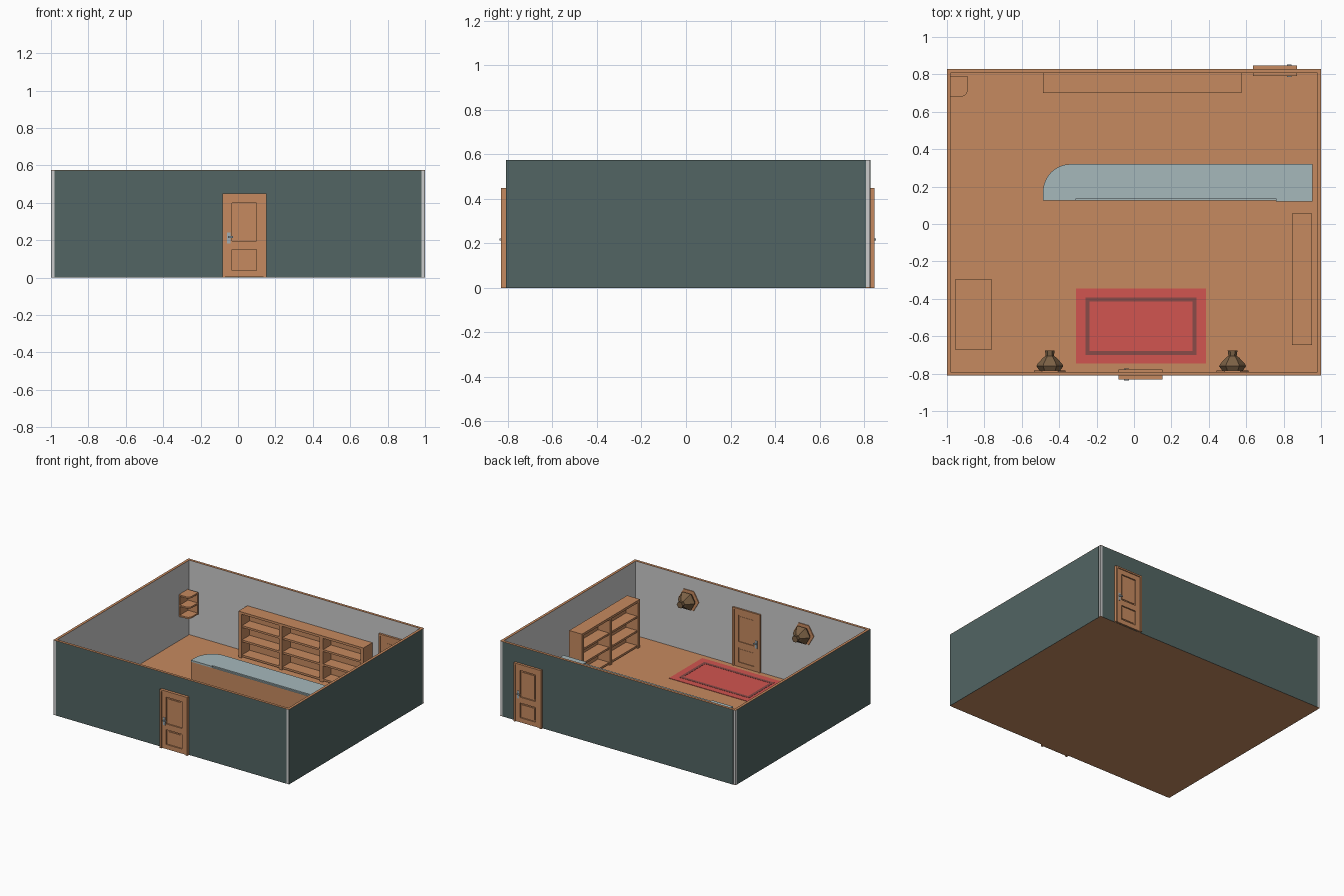
import bpy, bmesh, math
from mathutils import Matrix, Vector

if "Cube" in bpy.data.objects:
    bpy.data.objects.remove(bpy.data.objects["Cube"])


def material(name, rgb):
    m = bpy.data.materials.new(name)
    m.diffuse_color = (*rgb, 1)
    m.use_nodes = True
    m.node_tree.nodes["Principled BSDF"].inputs["Base Color"].default_value = m.diffuse_color
    return m


WOOD = material("wood", (0.565, 0.254, 0.115))
TEAL = material("teal_paint", (0.085, 0.13, 0.125))
GLASS = material("pale_blue", (0.38, 0.48, 0.5))
RED = material("red_cloth", (0.64, 0.09, 0.08))
DARK_RED = material("dark_red_cloth", (0.25, 0.07, 0.065))
BRONZE = material("bronze", (0.2, 0.12, 0.06))
STEEL = material("steel", (0.35, 0.42, 0.46))


def finish(name, bm, mat, loc=(0, 0, 0), rot=0):
    bmesh.ops.recalc_face_normals(bm, faces=bm.faces)
    me = bpy.data.meshes.new(name)
    bm.to_mesh(me)
    bm.free()
    ob = bpy.data.objects.new(name, me)
    if mat:
        me.materials.append(mat)
    ob.location = loc
    ob.rotation_euler.z = rot
    bpy.context.collection.objects.link(ob)
    return ob


def boxes(name, items, mat=None, loc=(0, 0, 0), rot=0):
    """Each item is (x0, x1, y0, y1, z0, z1)."""
    bm = bmesh.new()
    for x0, x1, y0, y1, z0, z1 in items:
        centre = Vector(((x0 + x1) / 2, (y0 + y1) / 2, (z0 + z1) / 2))
        m = Matrix.Translation(centre) @ Matrix.Diagonal((x1 - x0, y1 - y0, z1 - z0, 1))
        bmesh.ops.create_cube(bm, size=1, matrix=m)
    return finish(name, bm, mat, loc, rot)


def loft(name, rings, mat, loc=(0, 0, 0)):
    bm = bmesh.new()
    vs = [[bm.verts.new(p) for p in r] for r in rings]
    n = len(vs[0])
    for a, b in zip(vs, vs[1:]):
        for i in range(n):
            bm.faces.new((a[i], a[(i + 1) % n], b[(i + 1) % n], b[i]))
    bm.faces.new(vs[0])
    bm.faces.new(vs[-1])
    return finish(name, bm, mat, loc)


def prism(name, pts, z0, z1, mat):
    return loft(name, [[(x, y, z) for x, y in pts] for z in (z0, z1)], mat)


def arc(cx, cy, rx, ry, a0, a1, n=10):
    angles = [math.radians(a0 + (a1 - a0) * i / n) for i in range(n + 1)]
    return [(cx + rx * math.cos(a), cy + ry * math.sin(a)) for a in angles]


# Floor, walls, painted outside and wooden wall caps
H, F0, F1, B0, B1 = 0.575, -0.81, -0.79, 0.808, 0.828
boxes("floor", [(-0.999, 0.999, F0 + 0.001, B1 - 0.001, 0, 0.003)], WOOD)
walls = {
    "front": (-0.98, 0.98, F0 + 0.002, F1),
    "back": (-0.998, 0.998, B0, B1 - 0.002),
    "left": (-0.998, -0.98, F0, B0),
    "right": (0.98, 0.998, F0, B0),
}
skins = {
    "front": (-0.98, 0.98, F0, F0 + 0.002),
    "back": (-0.98, 0.98, B1 - 0.002, B1),
    "left": (-1, -0.998, F0, B0),
    "right": (0.998, 1, F0, B0),
}
for side in walls:
    boxes(side + "_wall", [(*walls[side], 0.001, H - 0.002)])
    boxes(side + "_wall_outside", [(*skins[side], 0, H - 0.002)], TEAL)
boxes("wall_caps", [(-0.98, 0.98, F0, F1, H - 0.002, H), (-1, 1, B0, B1, H - 0.002, H),
                    (-1, -0.98, F0, B0, H - 0.002, H), (0.98, 1, F0, B0, H - 0.002, H)], WOOD)


# Doors, one profile used twice
def door(name, loc, rot):
    w, t = 0.1175, 0.014
    boxes(name + "_frame", [(-w, -w + t, -0.032, 0.023, 0, 0.449),
                            (w - t, w, -0.032, 0.023, 0, 0.449),
                            (-w + t, w - t, -0.032, 0.023, 0.437, 0.449)], WOOD, loc, rot)
    e, p = w - t, 0.066
    leaf = [(-e, e, -0.015, 0.013, 0.002, 0.437)]
    for a, b in ((-e, -p), (p, e)):
        leaf.append((a, b, -0.025, 0.018, 0.002, 0.437))
    for z0, z1 in ((0.002, 0.037), (0.15, 0.195), (0.40, 0.437)):
        leaf.append((-p, p, -0.025, 0.018, z0, z1))
    for z0, z1 in ((0.037, 0.15), (0.195, 0.40)):
        leaf.append((-p + 0.012, p - 0.012, -0.02, 0.015, z0 + 0.012, z1 - 0.012))
    boxes(name + "_leaf", leaf, WOOD, loc, rot)
    handle = []
    for y0, y1, y2 in ((-0.025, -0.028, -0.038), (0.018, 0.020, 0.028)):
        lo, hi = sorted((y0, y1))
        handle.append((-0.092, -0.074, lo, hi, 0.182, 0.24))
        lo, hi = sorted((y1, y2))
        handle.append((-0.087, -0.079, lo, hi, 0.212, 0.222))
        handle.append((-0.087, -0.062, *sorted((y2, y2 * 0.85)), 0.212, 0.222))
    boxes(name + "_handle", handle, STEEL, loc, rot)


door("front_door", (0.034, -0.80, 0), 0)
door("back_door", (0.755, 0.815, 0), math.pi)

# Counter with rounded end, top, lowered front lip and flap
curve = arc(-0.34, 0.17, 0.147, 0.15, 90, 180)
prism("counter_body", curve + [(-0.487, 0.125), (0.945, 0.125), (0.945, 0.32)], 0.003, 0.187, WOOD)
prism("counter_top", curve + [(-0.487, 0.125), (-0.31, 0.125), (-0.31, 0.137), (0.76, 0.137),
                              (0.76, 0.125), (0.945, 0.125), (0.945, 0.32)], 0.187, 0.2, GLASS)
boxes("counter_lip", [(-0.31, 0.76, 0.125, 0.137, 0.187, 0.191)], GLASS)
boxes("counter_flap", [(0.76, 0.955, 0.12, 0.321, 0.2, 0.206)], GLASS)


# Bookcases: local x along the length, open side toward -y
def bookcase(name, length, depth, height, bays, loc, rot):
    h, t = length / 2, 0.026
    parts = [(-h, h, -depth / 2, depth / 2, height - 0.018, height),
             (-h, h, depth / 2 - 0.008, depth / 2, 0.003, height - 0.018)]
    for i in range(bays + 1):
        x = -h + t / 2 + (length - t) * i / bays
        parts.append((x - t / 2, x + t / 2, -depth / 2, depth / 2 - 0.008, 0.003, height - 0.018))
    for z in (0.01, 0.125, 0.235):
        parts.append((-h + t, h - t, -depth / 2 + 0.006, depth / 2 - 0.008, z, z + 0.015))
    boxes(name, parts, WOOD, loc, rot)


bookcase("back_bookcase", 1.062, 0.108, 0.357, 3, (0.044, 0.754, 0), 0)
bookcase("right_bookcase", 0.704, 0.108, 0.372, 2, (0.899, -0.296, 0), -math.pi / 2)

# Corner shelf with rounded front corner
shelf = [(-0.98, 0.79), (-0.98, 0.682)] + arc(-0.922, 0.714, 0.032, 0.032, -90, 0, 6) + [(-0.89, 0.79)]
for i, z in enumerate((0.19, 0.268, 0.346)):
    prism(f"corner_shelf_{i + 1}", shelf, z, z + 0.012, WOOD)
boxes("corner_shelf_back", [(-0.98, -0.972, 0.682, 0.79, 0.19, 0.358),
                            (-0.972, -0.89, 0.782, 0.79, 0.19, 0.358)], WOOD)

# Low table by the left wall
table = [(-0.957, -0.76, -0.67, -0.296, 0.15, 0.17)]
for x in (-0.947, -0.79):
    for y in (-0.66, -0.326):
        table.append((x, x + 0.02, y, y + 0.02, 0.003, 0.15))
boxes("table", table, WOOD)

# Rug with inner border
boxes("rug", [(-0.31, 0.385, -0.747, -0.344, 0.003, 0.006)], RED)
x0, x1, y0, y1, b = -0.26, 0.335, -0.70, -0.392, 0.022
boxes("rug_border", [(x0, x1, y0, y0 + b, 0.004, 0.0075), (x0, x1, y1 - b, y1, 0.004, 0.0075),
                     (x0, x0 + b, y0 + b, y1 - b, 0.004, 0.0075),
                     (x1 - b, x1, y0 + b, y1 - b, 0.004, 0.0075)], DARK_RED)


# Wall lamps: hexagonal back plate and faceted shade
def ring(r, y, n=6, turn=0):
    return [(r * math.cos(turn + 2 * math.pi * i / n), y, r * math.sin(turn + 2 * math.pi * i / n))
            for i in range(n)]


for side, x in (("left", -0.45), ("right", 0.527)):
    loc = (x, -0.79, 0.40)
    loft(side + "_lamp_plate", [ring(0.085, 0), ring(0.085, 0.006)], WOOD, loc)
    loft(side + "_lamp_shade", [ring(r, y) for r, y in (
        (0.055, 0.006), (0.072, 0.03), (0.066, 0.042), (0.036, 0.075),
        (0.022, 0.085), (0.026, 0.113))], BRONZE, loc)
